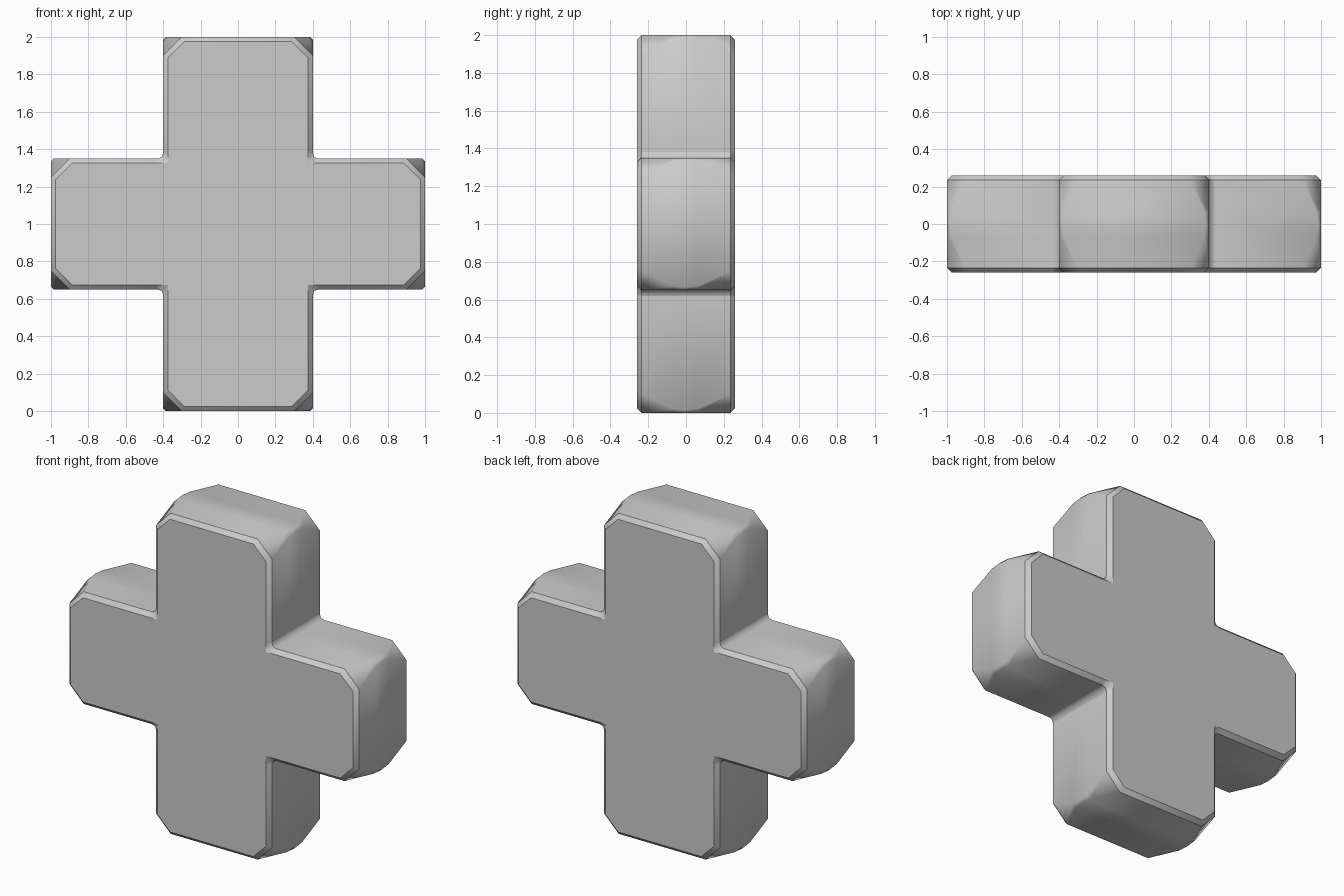
import bpy, bmesh
from mathutils import Vector

if "Cube" in bpy.data.objects:
    bpy.data.objects.remove(bpy.data.objects["Cube"])

# Cross outline (x, z), counter-clockwise seen from the front
W, H, ARM = 0.4, 0.35, 1.0
OUTLINE = [Vector(p) for p in [
    (W, -ARM), (W, -H), (ARM, -H), (ARM, H), (W, H), (W, ARM),
    (-W, ARM), (-W, H), (-ARM, H), (-ARM, -H), (-W, -H), (-W, -ARM)]]

# Depth sections: y, inset of the outline, corner cut of the arm ends
SECTIONS = [(-0.26, 0.025, 0.087), (-0.235, 0, 0.1), (-0.06, 0, 0.022), (0, 0, 0.015),
            (0.06, 0, 0.022), (0.235, 0, 0.1), (0.26, 0.025, 0.087)]
FILLET = 0.03


def section(inset, cut):
    """Outline points with cut outer corners and filleted inner corners."""
    points, inner = [], []
    n = len(OUTLINE)
    for i, p in enumerate(OUTLINE):
        a = (p - OUTLINE[i - 1]).normalized()
        b = (OUTLINE[(i + 1) % n] - p).normalized()
        left = Vector((-a.y, a.x)) + Vector((-b.y, b.x))
        q = p + left * inset
        if a.x * b.y - a.y * b.x > 0:
            new = [q - a * cut, q + b * cut]
            inner += [False] * 2
        else:
            r = FILLET + inset
            mid = q if inset else q + (b - a) * r * 0.25
            new = [q - a * r, mid, q + b * r]
            inner += [True, False, True]
        points += new
    return points, inner


bm = bmesh.new()
rings = []
for y, inset, cut in SECTIONS:
    pts, inner = section(inset, cut)
    rings.append([bm.verts.new((p.x, y, p.y + 1)) for p in pts])

# Walls and rims between the sections, then front and back faces
n = len(rings[0])
for r0, r1 in zip(rings, rings[1:]):
    for i in range(n):
        j = (i + 1) % n
        bm.faces.new((r0[i], r0[j], r1[j], r1[i]))
bm.faces.new(rings[0])
bm.faces.new(rings[-1][::-1])
bmesh.ops.recalc_face_normals(bm, faces=bm.faces)

# Smooth walls, crisp rim lines and inner fillet lines
for f in bm.faces:
    f.smooth = True
for k in (0, 1, -2, -1):
    for i in range(n):
        bm.edges.get((rings[k][i], rings[k][(i + 1) % n])).smooth = False
for r0, r1 in zip(rings, rings[1:]):
    for i in range(n):
        if inner[i]:
            bm.edges.get((r0[i], r1[i])).smooth = False

mesh = bpy.data.meshes.new("cross_block")
bm.to_mesh(mesh)
bm.free()
bpy.context.collection.objects.link(bpy.data.objects.new("cross_block", mesh))
